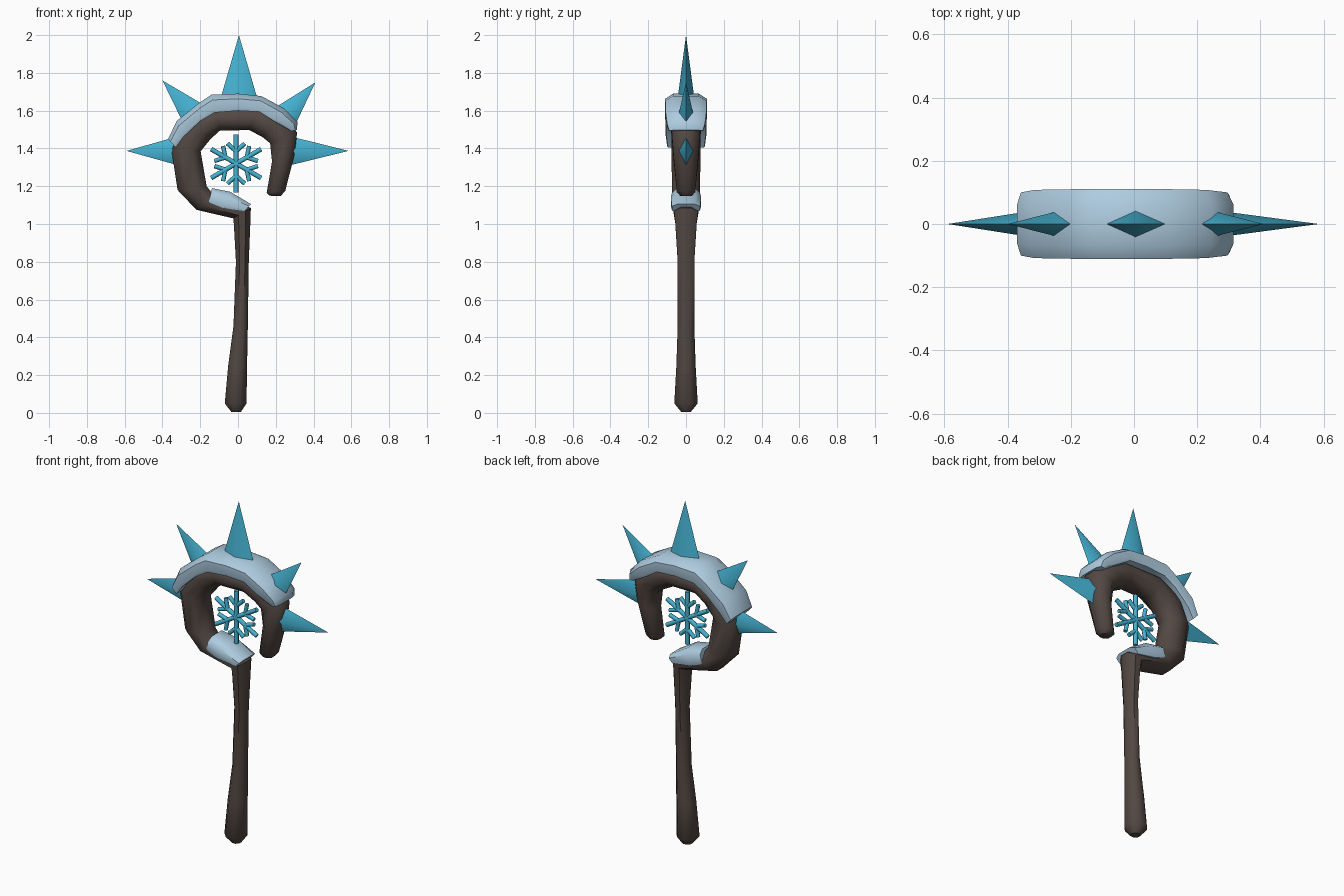
import bpy, bmesh, math
from mathutils import Vector, Matrix

if "Cube" in bpy.data.objects:
    bpy.data.objects.remove(bpy.data.objects["Cube"])


def material(name, rgb):
    m = bpy.data.materials.new(name)
    m.diffuse_color = (*rgb, 1)
    m.use_nodes = True
    m.node_tree.nodes["Principled BSDF"].inputs["Base Color"].default_value = m.diffuse_color
    return m


WOOD = material("dark_wood", (0.085, 0.064, 0.056))
SNOW = material("pale_snow", (0.42, 0.60, 0.74))
ICE = material("cyan_ice", (0.06, 0.45, 0.65))


def finish(bm, name, mat, angle):
    bmesh.ops.recalc_face_normals(bm, faces=bm.faces)
    me = bpy.data.meshes.new(name)
    bm.to_mesh(me)
    bm.free()
    me.materials.append(mat)
    ob = bpy.data.objects.new(name, me)
    bpy.context.collection.objects.link(ob)
    bpy.ops.object.select_all(action='DESELECT')
    ob.select_set(True)
    bpy.context.view_layer.objects.active = ob
    bpy.ops.object.shade_smooth_by_angle(angle=math.radians(angle))
    return ob


def loft(name, rings, section, mat, angle):
    """Rings are (ax, az, bx, bz, half_depth); section is (u from a to b, v across y)."""
    bm = bmesh.new()
    loops = []
    for ax, az, bx, bz, hy in rings:
        loops.append([bm.verts.new((ax + (bx - ax) * u, hy * v, az + (bz - az) * u))
                      for u, v in section])
    n = len(section)
    for p, q in zip(loops, loops[1:]):
        for i in range(n):
            j = (i + 1) % n
            bm.faces.new((p[i], p[j], q[j], q[i]))
    bm.faces.new(loops[0])
    bm.faces.new(loops[-1])
    return finish(bm, name, mat, angle)


# Handle and hooked head: one eight-sided branch
k = 1 / math.cos(math.pi / 8)
octagon = []
for i in range(8):
    t = math.pi / 8 + i * math.pi / 4
    octagon.append((0.5 + 0.5 * k * math.cos(t), k * math.sin(t)))
branch = [
    (-0.035, 0.005, 0.015, 0.005, 0.025),
    (-0.07, 0.05, 0.045, 0.05, 0.062),
    (-0.052, 0.25, 0.048, 0.25, 0.051),
    (-0.024, 0.46, 0.052, 0.46, 0.044),
    (-0.011, 0.80, 0.057, 0.80, 0.044),
    (-0.022, 1.00, 0.066, 1.02, 0.057),
    (-0.025, 1.03, 0.068, 1.085, 0.064),
    (-0.22, 1.075, -0.13, 1.155, 0.072),
    (-0.32, 1.18, -0.166, 1.20, 0.075),
    (-0.352, 1.39, -0.198, 1.385, 0.076),
    (-0.29, 1.54, -0.145, 1.45, 0.078),
    (-0.12, 1.62, -0.095, 1.495, 0.08),
    (0.12, 1.62, 0.06, 1.497, 0.08),
    (0.24, 1.57, 0.13, 1.46, 0.078),
    (0.313, 1.485, 0.17, 1.427, 0.074),
    (0.30, 1.37, 0.18, 1.33, 0.066),
    (0.25, 1.175, 0.152, 1.165, 0.048),
    (0.225, 1.147, 0.165, 1.15, 0.03),
]
loft("wooden_staff", branch, octagon, WOOD, 50)

# Snow cap over the arch and a small drift on the elbow
cap = [(0, 0.95), (0.15, 1), (0.7, 1), (1, 0.62),
       (1, -0.62), (0.7, -1), (0.15, -1), (0, -0.95)]
loft("snow_cap", [
    (-0.33, 1.405, -0.37, 1.45, 0.10),
    (-0.29, 1.46, -0.325, 1.545, 0.108),
    (-0.20, 1.545, -0.20, 1.645, 0.11),
    (-0.124, 1.59, -0.14, 1.685, 0.11),
    (0.0, 1.60, 0.0, 1.69, 0.11),
    (0.113, 1.594, 0.124, 1.677, 0.11),
    (0.19, 1.545, 0.245, 1.612, 0.108),
    (0.25, 1.51, 0.315, 1.54, 0.10),
    (0.28, 1.492, 0.312, 1.497, 0.09)], cap, SNOW, 50)
loft("snow_drift", [
    (-0.155, 1.115, -0.138, 1.19, 0.074),
    (-0.08, 1.085, -0.04, 1.17, 0.08),
    (0.035, 1.068, 0.069, 1.105, 0.075)], cap, SNOW, 50)


# Ice spikes: flattened four-sided points with the base sunk into the branch
def spike(name, tip, a, b, depth=0.042, sink=0.12):
    tip, a, b = (Vector((p[0], 0, p[1])) for p in (tip, a, b))
    a, b = a + (a - tip) * sink, b + (b - tip) * sink
    mid = (a + b) / 2
    bm = bmesh.new()
    base = [bm.verts.new(p) for p in
            (a, mid + Vector((0, depth, 0)), b, mid - Vector((0, depth, 0)))]
    top = bm.verts.new(tip)
    for i in range(4):
        bm.faces.new((base[i], base[(i + 1) % 4], top))
    bm.faces.new(base)
    finish(bm, name, ICE, 60)


spike("top_spike", (0.005, 2.0), (-0.085, 1.69), (0.095, 1.69), sink=0.03)
spike("upper_left_spike", (-0.40, 1.76), (-0.205, 1.645), (-0.30, 1.555))
spike("upper_right_spike", (0.41, 1.75), (0.21, 1.625), (0.315, 1.55))
spike("left_spike", (-0.59, 1.387), (-0.35, 1.455), (-0.35, 1.32))
spike("right_spike", (0.585, 1.387), (0.30, 1.458), (0.30, 1.317))

# Snowflake hanging in the hook: six arms, each with a pair of branches
bm = bmesh.new()
centre = Vector((-0.01, 0, 1.32))


def bar(p, q, r):
    p, q = Vector((p[0], 0, p[1])), Vector((q[0], 0, q[1]))
    d = q - p
    m = Matrix.Translation(centre + (p + q) / 2) @ d.to_track_quat('Z', 'Y').to_matrix().to_4x4()
    bmesh.ops.create_cone(bm, cap_ends=True, segments=8, radius1=r, radius2=r,
                          depth=d.length, matrix=m)


def polar(r, t):
    return Vector((r * math.cos(t), r * math.sin(t)))


for i in range(6):
    t = math.pi / 2 + i * math.pi / 3
    bar((0, 0), polar(0.153, t), 0.0125)
    for s in (-1, 1):
        start = polar(0.065, t)
        bar(start, start + polar(0.062, t + s * math.radians(48)), 0.0115)
finish(bm, "snowflake", ICE, 50)
